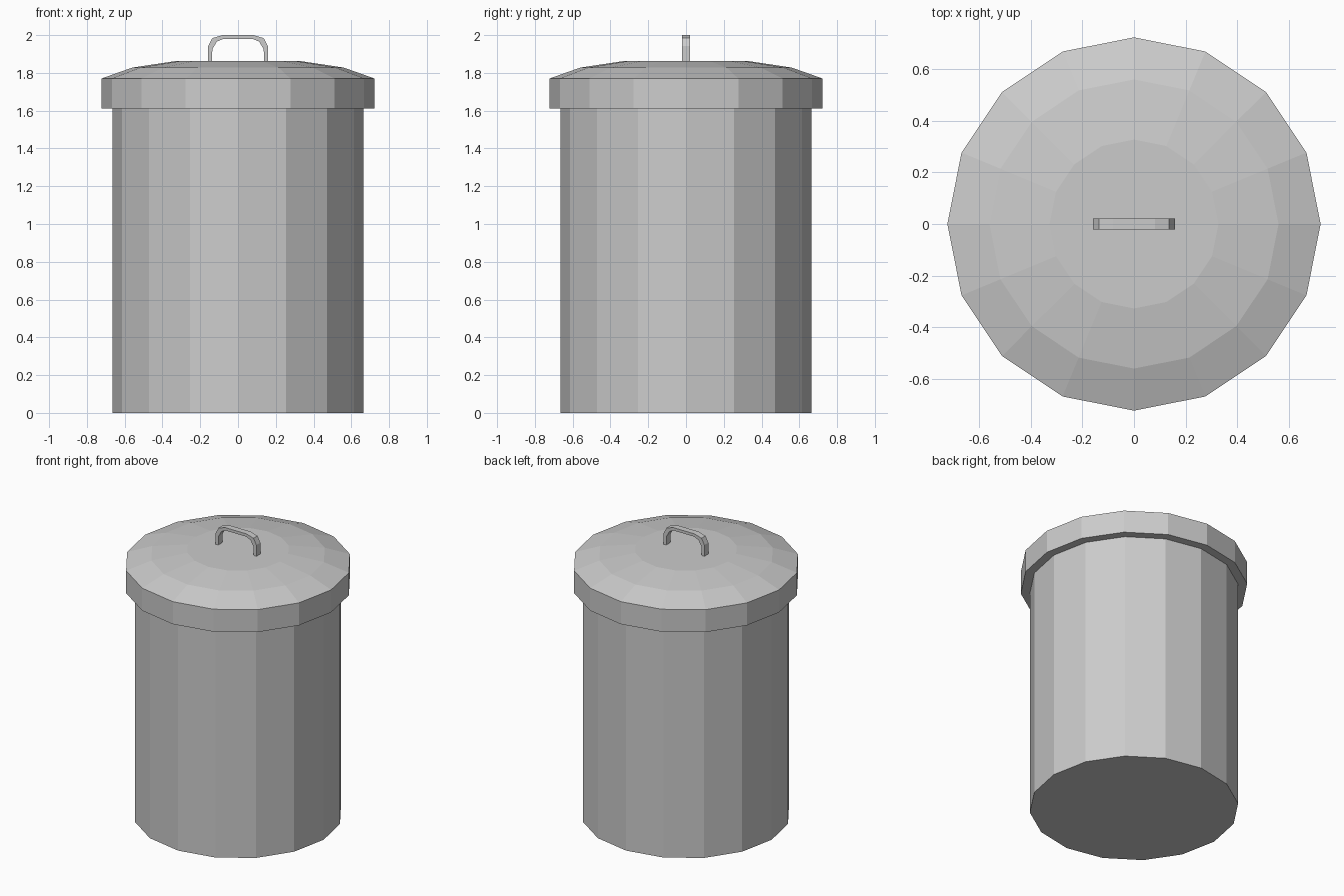
import bpy, bmesh, math

if "Cube" in bpy.data.objects:
    bpy.data.objects.remove(bpy.data.objects["Cube"])

SIDES = 16


def make_object(name, bm):
    bmesh.ops.recalc_face_normals(bm, faces=bm.faces)
    mesh = bpy.data.meshes.new(name)
    bm.to_mesh(mesh)
    bm.free()
    obj = bpy.data.objects.new(name, mesh)
    bpy.context.collection.objects.link(obj)
    return obj


def lathe(name, profile, cap_start=False, cap_end=False):
    """Revolve (radius, z) points into a flat-sided shell."""
    bm = bmesh.new()
    rings = []
    for r, z in profile:
        angles = [2 * math.pi * i / SIDES for i in range(SIDES)]
        rings.append([bm.verts.new((r * math.cos(a), r * math.sin(a), z)) for a in angles])
    for lower, upper in zip(rings, rings[1:]):
        for i in range(SIDES):
            j = (i + 1) % SIDES
            bm.faces.new((lower[i], lower[j], upper[j], upper[i]))
    if cap_start:
        bm.faces.new(rings[0][::-1])
    if cap_end:
        bm.faces.new(rings[-1])
    return make_object(name, bm)


# Can body, closed at the bottom
lathe("can_body", [(0.665, 0), (0.665, 1.612)], cap_start=True)

# Lid: underside lip, vertical rim, shallow dome with flat centre
lathe("lid", [(0.665, 1.612), (0.723, 1.612), (0.723, 1.77),
              (0.56, 1.828), (0.327, 1.863)], cap_end=True)

# Handle: mirrored bent strip with outer and inner outlines
outer = [(0.158, 1.86), (0.158, 1.942), (0.136, 1.984), (0.082, 2.0)]
inner = [(0.138, 1.86), (0.136, 1.925), (0.112, 1.966), (0.077, 1.98)]
outer += [(-x, z) for x, z in reversed(outer)]
inner += [(-x, z) for x, z in reversed(inner)]
bm = bmesh.new()
half = 0.022
sections = [[bm.verts.new(p) for p in ((ox, -half, oz), (ox, half, oz),
                                       (ix, half, iz), (ix, -half, iz))]
            for (ox, oz), (ix, iz) in zip(outer, inner)]
for a, b in zip(sections, sections[1:]):
    for i in range(4):
        j = (i + 1) % 4
        bm.faces.new((a[i], a[j], b[j], b[i]))
bm.faces.new(sections[0])
bm.faces.new(sections[-1][::-1])
make_object("lid_handle", bm)
